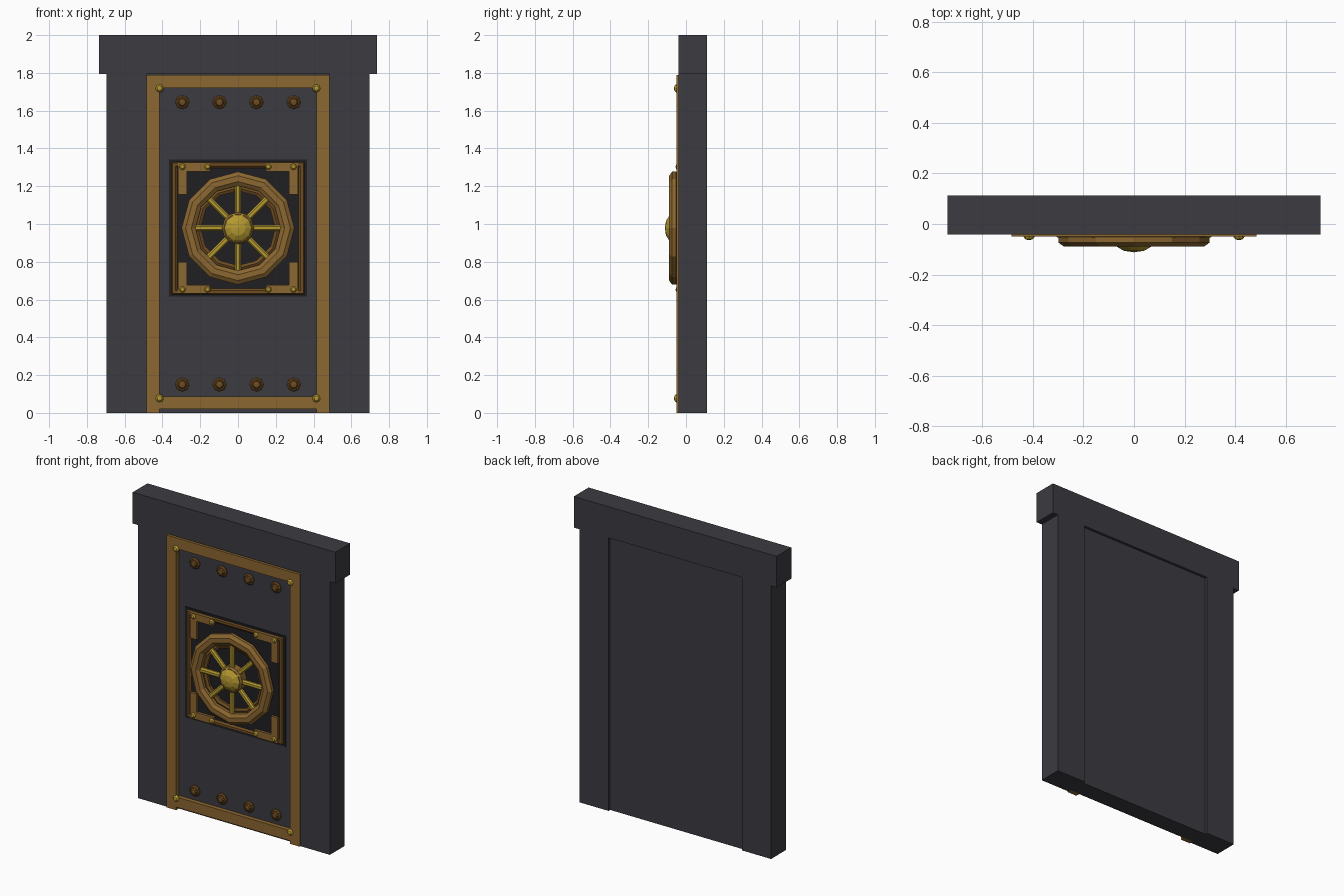
import bpy, bmesh, math
from mathutils import Matrix, Vector

if "Cube" in bpy.data.objects:
    bpy.data.objects.remove(bpy.data.objects["Cube"])

CZ = 0.978  # height of the wheel centre


def material(name, rgb):
    m = bpy.data.materials.new(name)
    m.diffuse_color = (*rgb, 1)
    m.use_nodes = True
    m.node_tree.nodes["Principled BSDF"].inputs["Base Color"].default_value = m.diffuse_color
    return m


STONE = material("dark_stone", (0.045, 0.043, 0.052))
BLACK = material("black_iron", (0.014, 0.014, 0.017))
BRASS = material("brass", (0.26, 0.135, 0.03))
BRONZE = material("bronze", (0.16, 0.075, 0.016))
GOLD = material("gold", (0.46, 0.32, 0.03))


def finish(name, bm, mat):
    bmesh.ops.recalc_face_normals(bm, faces=bm.faces[:])
    me = bpy.data.meshes.new(name)
    bm.to_mesh(me)
    bm.free()
    me.materials.append(mat)
    ob = bpy.data.objects.new(name, me)
    bpy.context.collection.objects.link(ob)
    return ob


def box(name, x, y, z, mat):
    bm = bmesh.new()
    bmesh.ops.create_cube(bm, size=1)
    for v in bm.verts:
        v.co = [lo + (c + 0.5) * (hi - lo) for c, (lo, hi) in zip(v.co, (x, y, z))]
    return finish(name, bm, mat)


def lathe(name, profile, n, mat, x=0, z=CZ, turn=0.0, closed=False):
    """Spin (radius, y) points about the y axis with n flat sides."""
    bm = bmesh.new()
    rings = []
    for r, y in profile:
        if r == 0:
            rings.append([bm.verts.new((x, y, z))] * n)
        else:
            angles = [turn + math.tau * i / n for i in range(n)]
            rings.append([bm.verts.new((x + r * math.cos(a), y, z + r * math.sin(a))) for a in angles])
    pairs = list(zip(rings, rings[1:]))
    if closed:
        pairs.append((rings[-1], rings[0]))
    for a, b in pairs:
        for i in range(n):
            j = (i + 1) % n
            bm.faces.new(list(dict.fromkeys((a[i], a[j], b[j], b[i]))))
    return finish(name, bm, mat)


def ring_section(radius, y, a, b, n=8):
    k = 1 / math.cos(math.pi / n)
    return [(radius + a * k * math.cos(math.tau * (i + .5) / n),
             y + b * k * math.sin(math.tau * (i + .5) / n)) for i in range(n)]


def stud(name, x, z, r, y0, y1, mat=GOLD):
    d = y1 - y0
    lathe(name, [(r, y0), (r * .95, y0 + d * .4), (r * .6, y0 + d * .85), (0, y1)], 8, mat, x, z)


# Door surround and door leaf
box("lintel", (-.737, .737), (-.041, .112), (1.795, 2), STONE)
box("door_leaf", (-.485, .485), (-.022, .095), (0, 1.795), STONE)
for s, side in ((-1, "left"), (1, "right")):
    box(side + "_jamb", sorted((s * .485, s * .697)), (-.041, .112), (0, 1.795), STONE)
    box(side + "_trim", sorted((s * .415, s * .485)), (-.05, -.02), (0, 1.79), BRASS)
    for z in (.077, 1.718):
        stud("trim_stud", s * .415, z, .022, -.045, -.064)
box("top_trim", (-.415, .415), (-.05, -.02), (1.72, 1.79), BRASS)
box("bottom_trim", (-.415, .415), (-.05, -.02), (.02, .087), BRASS)

# Two rows of bolts
for z in (.15, 1.645):
    for x in (-.295, -.098, .098, .295):
        lathe("bolt", [(.037, -.02), (.037, -.03), (.03, -.036), (.024, -.036),
                       (.018, -.045), (0, -.048)], 8, BRONZE, x, z)

# Backing plate with its bevelled square frame
box("lock_plate", (-.365, .365), (-.028, -.02), (.615, 1.342), BLACK)
q = math.sqrt(2)
lathe("plate_frame", [(.352 * q, -.026), (.346 * q, -.038), (.33 * q, -.038), (.317 * q, -.026)],
      4, BRONZE, turn=math.pi / 4, closed=True)

# Corner brackets with studs
for sx in (-1, 1):
    for sz in (-1, 1):
        pts = [(.317, .347), (.148, .347), (.148, .3), (.27, .3), (.27, .178), (.317, .178)]
        bm = bmesh.new()
        f = bm.faces.new([bm.verts.new((sx * u, -.026, CZ + sz * v)) for u, v in pts])
        ext = bmesh.ops.extrude_face_region(bm, geom=[f], use_keep_orig=True)["geom"]
        moved = [e for e in ext if isinstance(e, bmesh.types.BMVert)]
        bmesh.ops.translate(bm, verts=moved, vec=(0, -.018, 0))
        finish("corner_bracket", bm, BRASS)
        for u in (.161, .294):
            stud("bracket_stud", sx * u, CZ + sz * .325, .017, -.042, -.055)

# Wheel: rim, inner ring, hub and spokes
lathe("wheel_rim", ring_section(.262, -.063, .037, .026), 12, BRASS, closed=True)
lathe("inner_ring", ring_section(.213, -.043, .016, .014, 6), 12, BRONZE, closed=True)
lathe("hub_collar", [(.085, -.026), (.085, -.075), (.075, -.086), (0, -.086)], 12, BRASS)
lathe("hub_dome", [(.078, -.082), (.064, -.092), (.04, -.106), (0, -.112)], 10, GOLD)
for i in range(8):
    bm = bmesh.new()
    section = [(-.016, -.052), (-.016, -.064), (-.008, -.074), (.008, -.074), (.016, -.064), (.016, -.052)]
    ends = [[bm.verts.new((r, y, w)) for w, y in section] for r in (.05, .243)]
    for end in ends:
        bm.faces.new(end)
    for k in range(6):
        m = (k + 1) % 6
        bm.faces.new((ends[0][k], ends[0][m], ends[1][m], ends[1][k]))
    bm.transform(Matrix.Translation(Vector((0, 0, CZ))) @ Matrix.Rotation(i * math.pi / 4, 4, 'Y'))
    finish("spoke", bm, GOLD)
